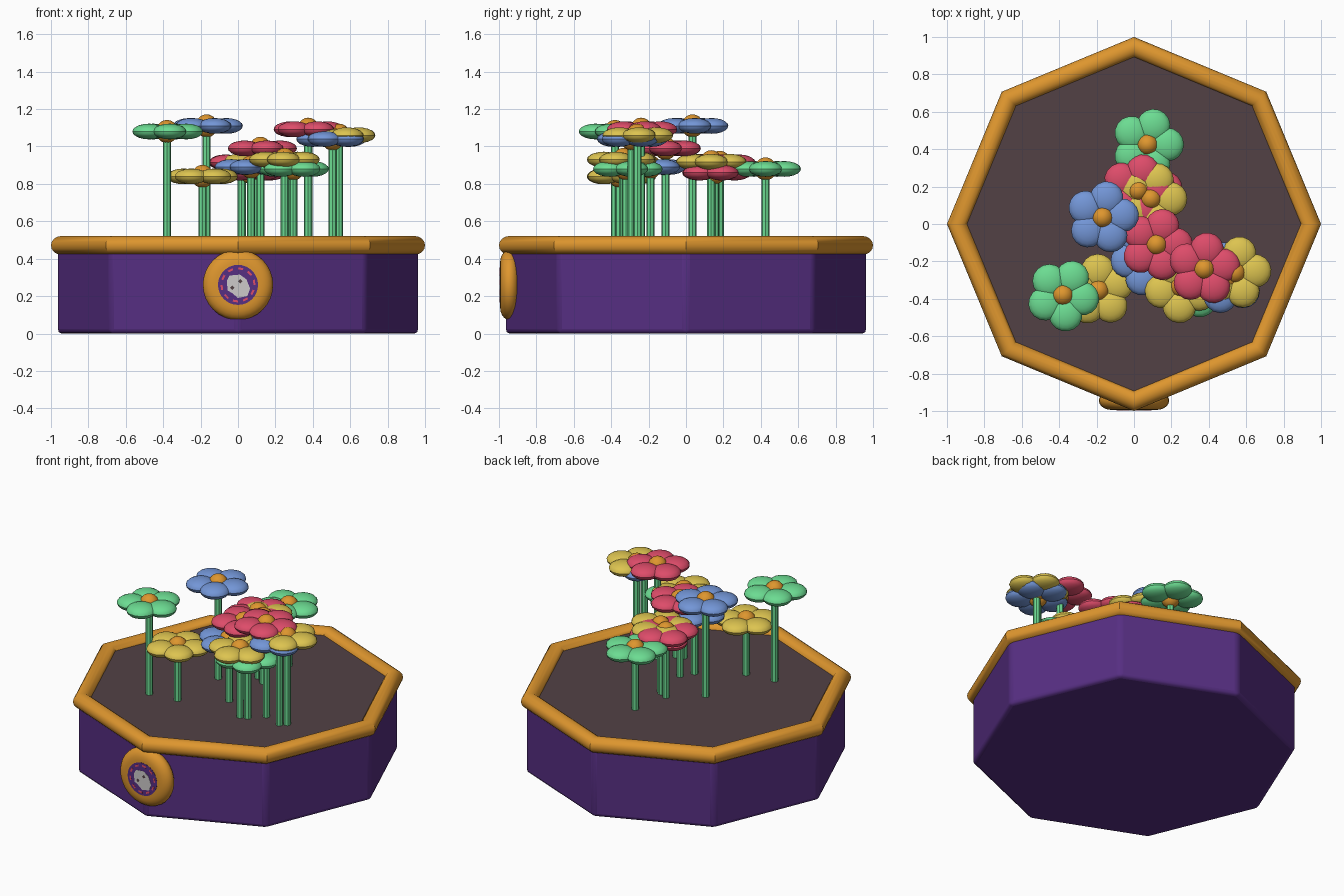
import bpy, bmesh, math
from math import sin, cos, pi, radians
from mathutils import Matrix, Vector

if "Cube" in bpy.data.objects:
    bpy.data.objects.remove(bpy.data.objects["Cube"])


def mat(name, rgb):
    m = bpy.data.materials.new(name)
    lin = [((c / 255 + 0.055) / 1.055) ** 2.4 for c in rgb]
    m.diffuse_color = (*lin, 1)
    m.use_nodes = True
    m.node_tree.nodes["Principled BSDF"].inputs["Base Color"].default_value = m.diffuse_color
    return m


PURPLE = mat("purple", (86, 46, 130))
GOLD = mat("golden orange", (222, 150, 46))
SOIL = mat("soil brown", (82, 65, 69))
GREY = mat("light grey", (205, 202, 202))
PETAL = {
    "red": mat("petal red", (222, 76, 106)),
    "blue": mat("petal blue", (115, 150, 215)),
    "yellow": mat("petal yellow", (221, 196, 80)),
    "green": mat("leaf green", (108, 220, 146)),
}


def finish(bm, name, mats, bevel=0, segs=3):
    bmesh.ops.recalc_face_normals(bm, faces=bm.faces)
    me = bpy.data.meshes.new(name)
    bm.to_mesh(me)
    bm.free()
    for m in mats:
        me.materials.append(m)
    ob = bpy.data.objects.new(name, me)
    bpy.context.collection.objects.link(ob)
    if bevel:
        b = ob.modifiers.new("bevel", 'BEVEL')
        b.width, b.segments, b.limit_method = bevel, segs, 'ANGLE'
    bpy.ops.object.select_all(action='DESELECT')
    ob.select_set(True)
    bpy.context.view_layer.objects.active = ob
    bpy.ops.object.shade_smooth_by_angle(angle=radians(35))
    return ob


def prism(bm, pts, a, b, axis='Z'):
    """Extrude a 2D outline from a to b along z, or along y for front plates."""
    place = (lambda p, h: (p[0], p[1], h)) if axis == 'Z' else (lambda p, h: (p[0], h, p[1]))
    lo = [bm.verts.new(place(p, a)) for p in pts]
    hi = [bm.verts.new(place(p, b)) for p in pts]
    n = len(pts)
    bm.faces.new(lo)
    bm.faces.new(hi)
    for i in range(n):
        bm.faces.new((lo[i], lo[(i + 1) % n], hi[(i + 1) % n], hi[i]))


def circle(r, n, cx=0, cy=0):
    return [(cx + r * cos(2 * pi * i / n), cy + r * sin(2 * pi * i / n)) for i in range(n)]


# Octagonal planter body and soil
bm = bmesh.new()
prism(bm, circle(0.968, 8), 0, 0.46)
finish(bm, "planter_body", [PURPLE], 0.024)
bm = bmesh.new()
prism(bm, circle(0.93, 8), 0.44, 0.485)
finish(bm, "soil", [SOIL])

# Rounded rim with mitred corners
bm = bmesh.new()
M = 16
rings = []
for i in range(8):
    a = i * pi / 4
    ring = []
    for j in range(M):
        t = 2 * pi * j / M
        r = 0.945 + 0.055 * cos(t)
        ring.append(bm.verts.new((r * cos(a), r * sin(a), 0.471 + 0.05 * sin(t))))
    rings.append(ring)
for i in range(8):
    p, q = rings[i], rings[(i + 1) % 8]
    for j in range(M):
        k = (j + 1) % M
        bm.faces.new((p[j], p[k], q[k], q[j]))
finish(bm, "planter_rim", [GOLD])

# Round domed medallion on the front corner: a lathed half-round edge
CZ = 0.26
bm = bmesh.new()
N, K = 32, 10
rows = []
for j in range(K + 1):
    t = -pi / 2 + pi * j / K
    r, y = 0.12 + 0.068 * cos(t), -0.944 + 0.05 * sin(t)
    rows.append([bm.verts.new((x, y, z)) for x, z in circle(r, N, 0, CZ)])
for p, q in zip(rows, rows[1:]):
    for i in range(N):
        bm.faces.new((p[i], p[(i + 1) % N], q[(i + 1) % N], q[i]))
bm.faces.new(rows[0])
bm.faces.new(rows[-1])
finish(bm, "medallion", [GOLD])

# Painted medallion decoration: disc, dashed ring, pale patch with spots
bm = bmesh.new()
prism(bm, circle(0.107, 32, 0, CZ), -0.99, -0.9955, 'Y')
finish(bm, "medallion_disc", [PURPLE])
bm = bmesh.new()
for i in range(10):
    a0, a1 = 2 * pi * i / 10, 2 * pi * (i + 0.5) / 10
    prism(bm, [(r * cos(a), CZ + r * sin(a)) for r, a in
               ((0.083, a0), (0.094, a0), (0.094, a1), (0.083, a1))], -0.993, -0.9965, 'Y')
finish(bm, "medallion_dashes", [PETAL["red"]])
bm = bmesh.new()
patch = [(-0.06, 0.02), (-0.045, 0.05), (0.01, 0.055), (0.045, 0.03), (0.065, -0.02),
         (0.05, -0.06), (0.0, -0.07), (-0.03, -0.045), (-0.055, -0.03)]
prism(bm, [(x, CZ + z) for x, z in patch], -0.993, -0.9972, 'Y')
finish(bm, "medallion_patch", [GREY])
bm = bmesh.new()
for x, z in ((-0.03, -0.015), (0.012, 0.02)):
    prism(bm, circle(0.012, 4, x, CZ + z), -0.994, -0.998, 'Y')
finish(bm, "medallion_spots", [SOIL])


def ball(bm, centre, scale, turn, idx, u, v):
    m = Matrix.Translation(centre) @ Matrix.Rotation(turn, 4, 'Z') @ Matrix.Diagonal((*scale, 1))
    res = bmesh.ops.create_uvsphere(bm, u_segments=u, v_segments=v, radius=1, matrix=m)
    for f in {f for vert in res["verts"] for f in vert.link_faces}:
        f.material_index = idx


# Flowers: x, y, height, colour, petal turn in degrees
flowers = [
    (-0.38, -0.38, 1.08, "green", 62), (-0.19, -0.355, 0.84, "yellow", 20),
    (-0.168, 0.035, 1.11, "blue", 6), (0.072, 0.425, 0.88, "green", 0),
    (0.02, 0.18, 0.915, "red", 75), (0.09, 0.135, 0.918, "yellow", 0),
    (0.07, 0.155, 0.86, "red", 20), (0.12, -0.11, 0.99, "red", 0),
    (0.375, -0.24, 1.092, "red", 10), (0.54, -0.26, 1.06, "yellow", 5),
    (0.505, -0.29, 1.04, "blue", 30), (0.25, -0.335, 0.93, "yellow", 50),
    (0.295, -0.32, 0.88, "green", 15), (0.07, -0.19, 0.89, "blue", 40),
]
for n, (x, y, z, col, turn) in enumerate(flowers, 1):
    bm = bmesh.new()
    prism(bm, circle(0.022, 8, x, y), 0.46, z)
    finish(bm, f"flower_stem_{n}", [PETAL["green"]])
    bm = bmesh.new()
    for k in range(5):
        a = radians(turn) + k * 2 * pi / 5
        ball(bm, Vector((x + 0.105 * cos(a), y + 0.105 * sin(a), z)), (0.09, 0.09, 0.042), a, 0, 16, 10)
    ball(bm, Vector((x, y, z)), (0.059, 0.059, 0.062), 0, 1, 16, 10)
    finish(bm, f"flower_head_{n}", [PETAL[col], GOLD])
